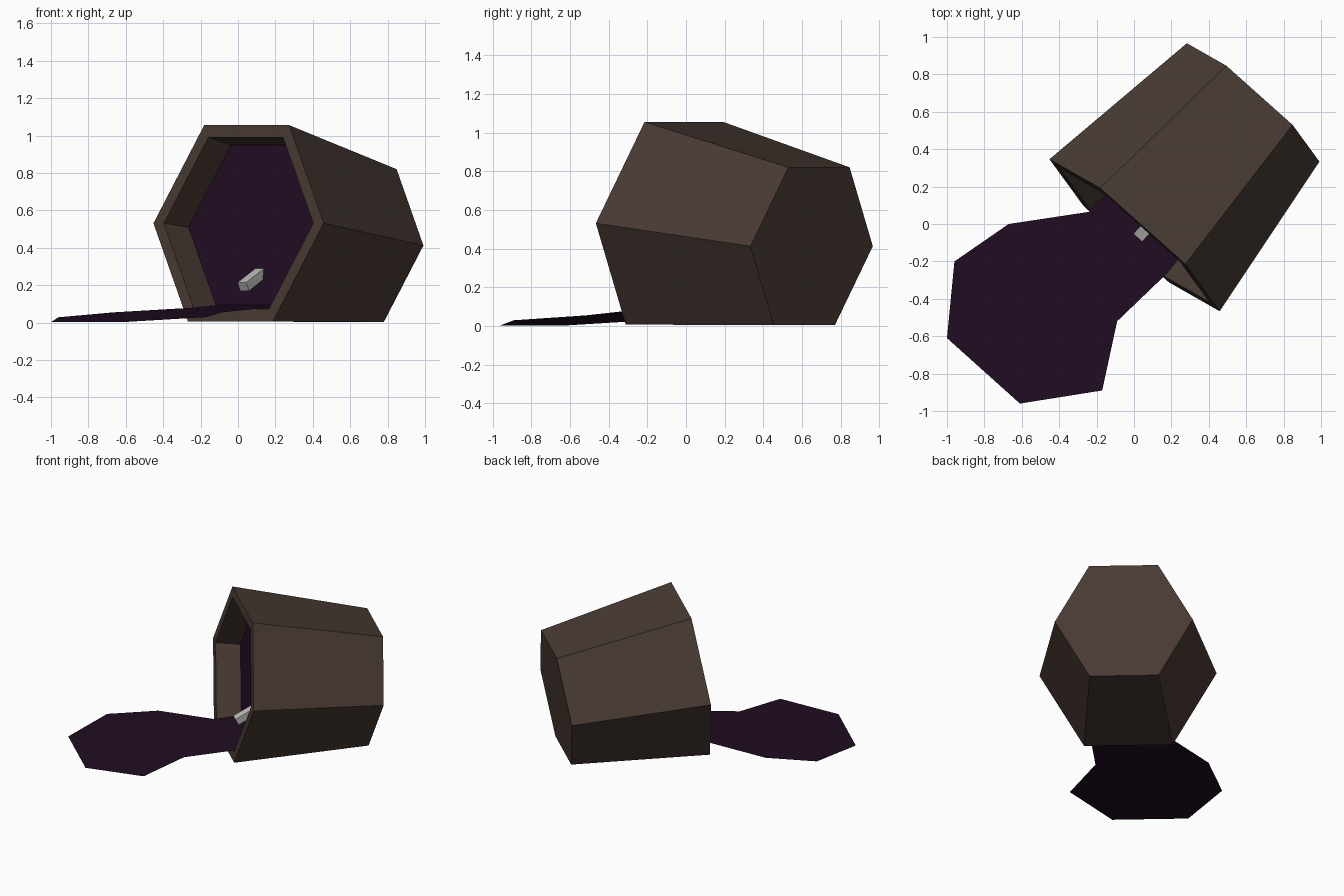
import bpy, bmesh, math
from mathutils import Vector, Matrix

if "Cube" in bpy.data.objects:
    bpy.data.objects.remove(bpy.data.objects["Cube"])


def material(name, rgb):
    m = bpy.data.materials.new(name)
    m.diffuse_color = (*rgb, 1)
    m.use_nodes = True
    m.node_tree.nodes["Principled BSDF"].inputs["Base Color"].default_value = m.diffuse_color
    return m


brown = material("dark wood brown", (0.066, 0.043, 0.033))
purple = material("dark purple", (0.015, 0.004, 0.016))
grey = material("light grey", (0.50, 0.50, 0.48))

# Bucket frame: axis runs from the open rim to the base
RIM = Vector((0.003, -0.06, 0.531))
BASE = Vector((0.637, 0.65, 0.412))
axis = (BASE - RIM).normalized()
side = Vector((axis.y, -axis.x, 0)).normalized()
up = side.cross(axis)
length = (BASE - RIM).length


def hexagon(bm, depth, radius):
    c = RIM + axis * depth
    return [bm.verts.new(c + (side * math.cos(math.radians(60 * i))
                              + up * math.sin(math.radians(60 * i))) * radius)
            for i in range(6)]


def finish(bm, name, mat):
    me = bpy.data.meshes.new(name)
    bm.to_mesh(me)
    bm.free()
    ob = bpy.data.objects.new(name, me)
    me.materials.append(mat)
    bpy.context.collection.objects.link(ob)
    return ob


def face_towards(face, direction):
    face.normal_update()
    if face.normal.dot(direction) < 0:
        face.normal_flip()


# Bucket: base, outer wall, rim and inner wall
bm = bmesh.new()
rings = [hexagon(bm, d, r) for d, r in
         ((length, 0.475), (0, 0.61), (0, 0.535), (0.175, 0.511))]
middle = (RIM + BASE) / 2
for k, (a, b) in enumerate(zip(rings, rings[1:])):
    for i in range(6):
        j = (i + 1) % 6
        f = bm.faces.new((a[i], b[i], b[j], a[j]))
        centre = f.calc_center_median()
        inward = RIM + axis * 0.09 - centre
        face_towards(f, (centre - middle, -axis, inward)[k])
face_towards(bm.faces.new(rings[0]), axis)
finish(bm, "bucket", brown)

# Liquid surface inside the bucket
bm = bmesh.new()
face_towards(bm.faces.new(hexagon(bm, 0.172, 0.511)), -axis)
finish(bm, "liquid_surface", purple)

# Spilled puddle: sloping sheet running out over the rim
bm = bmesh.new()
outline = [(-0.11, 0.195), (-0.24, 0.065), (-0.67, 0.0), (-0.96, -0.20), (-1.0, -0.61),
           (-0.61, -0.96), (-0.17, -0.89), (-0.09, -0.52), (0.16, -0.28), (0.27, -0.145)]
out_dir = Vector((axis.x, axis.y)).normalized()
puddle = bm.faces.new([bm.verts.new((x, y, 0.003 + 0.076 * (Vector((x, y)).dot(out_dir) + 1.12)))
                       for x, y in outline])
face_towards(puddle, Vector((0, 0, 1)))
finish(bm, "spilled_puddle", purple)

# Small block sticking out of the liquid
bm = bmesh.new()
d = Vector((axis.x, axis.y, 0.52)).normalized()
w = side.cross(d)
m = Matrix((side, d, w)).transposed().to_4x4()
m.translation = Vector((0.028, -0.065, 0.192)) + d * 0.085
bmesh.ops.create_cube(bm, size=1, matrix=m @ Matrix.Diagonal((0.063, 0.17, 0.05, 1)))
bmesh.ops.recalc_face_normals(bm, faces=bm.faces)
finish(bm, "small_block", grey)
